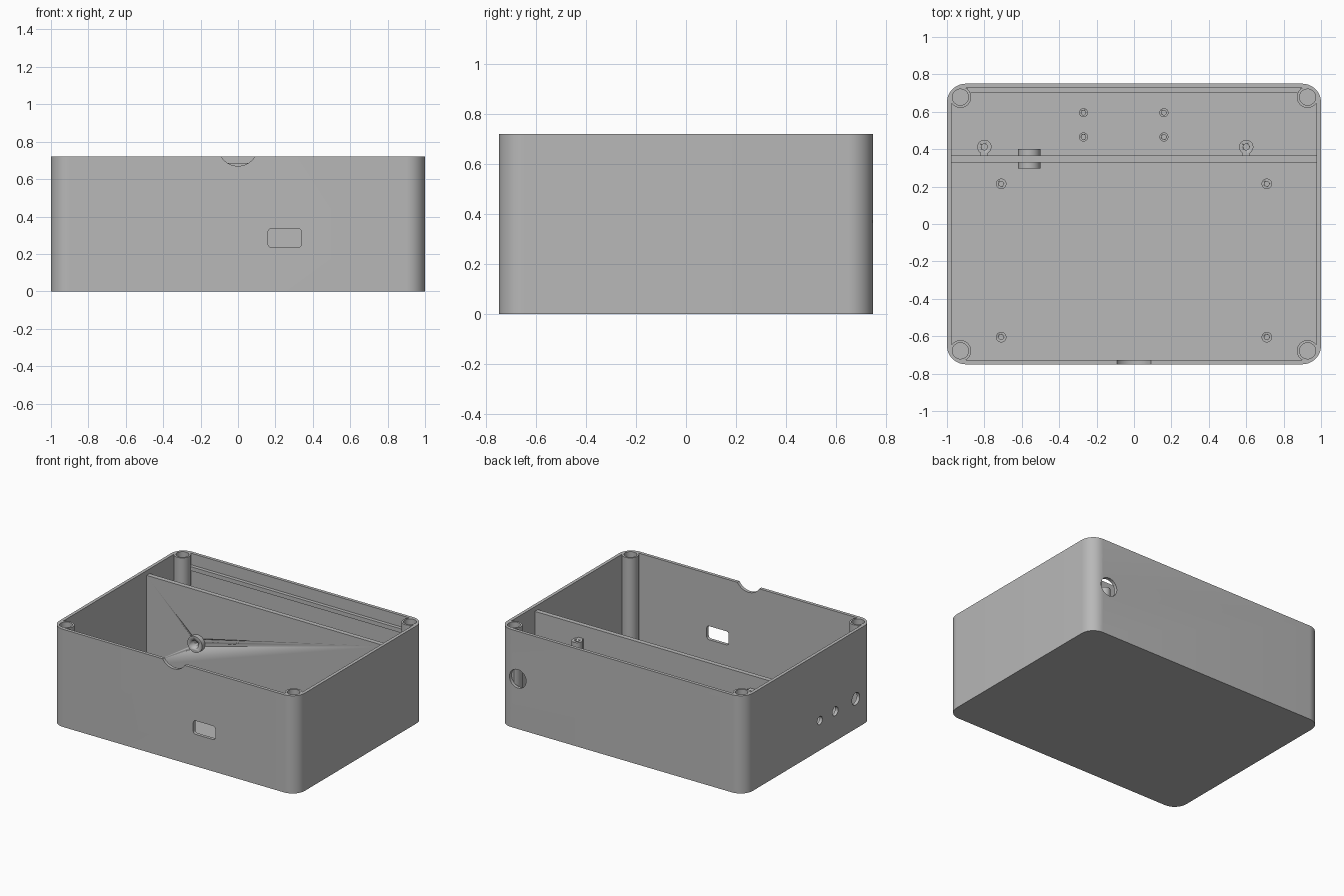
import bpy, bmesh, math
from mathutils import Matrix

if "Cube" in bpy.data.objects:
    bpy.data.objects.remove(bpy.data.objects["Cube"])

W, D, H = 2.0, 1.5, 0.72          # overall size
WALL, FLOOR, RADIUS = 0.024, 0.03, 0.1

grey = bpy.data.materials.new("plain_grey")
grey.use_nodes = True
colour = (0.48, 0.48, 0.48, 1)
grey.diffuse_color = colour
grey.node_tree.nodes["Principled BSDF"].inputs["Base Color"].default_value = colour


def finish(name, bm):
    bmesh.ops.recalc_face_normals(bm, faces=bm.faces)
    mesh = bpy.data.meshes.new(name)
    bm.to_mesh(mesh)
    bm.free()
    mesh.materials.append(grey)
    mesh.shade_smooth()
    mesh.set_sharp_from_angle(angle=math.radians(30))
    obj = bpy.data.objects.new(name, mesh)
    bpy.context.scene.collection.objects.link(obj)
    return obj


def rounded_prism(name, w, d, r, z0, z1, turn=None):
    """Rounded rectangle centred on the axis, extruded from z0 to z1."""
    bm = bmesh.new()
    verts = []
    steps = 12
    for i, (sx, sy) in enumerate(((1, 1), (-1, 1), (-1, -1), (1, -1))):
        for k in range(steps + 1):
            a = math.pi / 2 * (i + k / steps)
            verts.append(bm.verts.new((sx * (w / 2 - r) + r * math.cos(a),
                                       sy * (d / 2 - r) + r * math.sin(a), z0)))
    face = bm.faces.new(verts)
    top = bmesh.ops.extrude_face_region(bm, geom=[face])["geom"]
    bmesh.ops.translate(bm, vec=(0, 0, z1 - z0),
                        verts=[v for v in top if isinstance(v, bmesh.types.BMVert)])
    if turn:
        bmesh.ops.transform(bm, matrix=turn, verts=bm.verts)
    return finish(name, bm)


def box(name, x0, x1, y0, y1, z0, z1):
    bm = bmesh.new()
    place = (Matrix.Translation(((x0 + x1) / 2, (y0 + y1) / 2, (z0 + z1) / 2))
             @ Matrix.Diagonal((x1 - x0, y1 - y0, z1 - z0, 1)))
    bmesh.ops.create_cube(bm, size=1, matrix=place)
    return finish(name, bm)


def rod(name, centre, r, length, axis="Z"):
    turn = {"X": Matrix.Rotation(math.pi / 2, 4, "Y"),
            "Y": Matrix.Rotation(math.pi / 2, 4, "X"), "Z": Matrix()}[axis]
    bm = bmesh.new()
    bmesh.ops.create_cone(bm, cap_ends=True, segments=40, radius1=r, radius2=r,
                          depth=length, matrix=Matrix.Translation(centre) @ turn)
    return finish(name, bm)


def combine(obj, tool, operation):
    """Apply a boolean and discard the tool."""
    tool.hide_render = True
    mod = obj.modifiers.new("cut", "BOOLEAN")
    mod.operation, mod.solver, mod.object = operation, "EXACT", tool
    bpy.context.view_layer.update()
    result = obj.evaluated_get(bpy.context.evaluated_depsgraph_get())
    mesh = bpy.data.meshes.new_from_object(result)
    obj.modifiers.clear()
    obj.data = mesh
    bpy.data.objects.remove(tool)


def cut(obj, tool):
    combine(obj, tool, "DIFFERENCE")


def standoff(name, x, y, z1, r, hole):
    """Round post on the floor with a screw hole in its top."""
    post = rod(name, (x, y, (FLOOR + z1) / 2 - 0.005), r, z1 - FLOOR + 0.01)
    cut(post, rod("cutter", (x, y, z1), hole, 2 * (z1 - FLOOR) - 0.01))
    return post


# Open tray with rounded corners
shell = rounded_prism("enclosure_shell", W, D, RADIUS, 0, H)
cut(shell, rounded_prism("cutter", W - 2 * WALL, D - 2 * WALL, RADIUS - WALL, FLOOR, H + 0.1))

# Corner screw bosses
corners = [(sx * 0.928, sy * 0.678) for sx in (-1, 1) for sy in (-1, 1)]
for x, y in corners:
    combine(shell, rod("boss", (x, y, (H + 0.01) / 2), 0.057, H - 0.01), "UNION")
for x, y in corners:
    cut(shell, rod("cutter", (x, y, H), 0.043, 0.4))

# Front window and finger notch
front = Matrix.Translation((0.25, -D / 2, 0.285)) @ Matrix.Rotation(math.pi / 2, 4, "X")
cut(shell, rounded_prism("cutter", 0.18, 0.1, 0.02, -0.1, 0.1, front))
cut(shell, rod("cutter", (0, -D / 2, H + 0.056), 0.106, 0.15, "Y"))

# Cable hole in the back, three sockets in one side
cut(shell, rod("cutter", (0.847, D / 2, 0.37), 0.068, 0.05, "Y"))
for y, r in ((-0.13, 0.03), (-0.31, 0.033), (-0.55, 0.045)):
    cut(shell, rod("cutter", (-W / 2, y, 0.22), r, 0.15, "X"))
shell.data.shade_smooth()
shell.data.set_sharp_from_angle(angle=math.radians(30))

# Cross wall with a cable grommet through it
side = W / 2 - WALL + 0.005
divider = box("divider_wall", -side, side, 0.33, 0.365, FLOOR - 0.005, 0.685)
cut(divider, rod("cutter", (-0.56, 0.35, 0.30), 0.03, 0.3, "Y"))
grommet = rod("cable_grommet", (-0.56, 0.348, 0.30), 0.06, 0.105, "Y")
cut(grommet, rod("cutter", (-0.56, 0.348, 0.30), 0.03, 0.3, "Y"))

# Rail along the inside of the back wall
box("back_rail", -0.89, 0.89, 0.70, D / 2 - WALL + 0.005, 0.605, 0.635)

# Tall posts ribbed to the cross wall
for x, label in ((-0.80, "right"), (0.60, "left")):
    standoff("tall_post_" + label, x, 0.412, 0.59, 0.038, 0.016)
    box("post_rib_" + label, x - 0.02, x + 0.02, 0.36, 0.385, FLOOR - 0.005, 0.59)

# Board standoffs in the main and rear bays
for x in (-0.71, 0.71):
    for y in (-0.605, 0.215):
        standoff("main_standoff", x, y, 0.12, 0.028, 0.013)
for x in (-0.27, 0.16):
    for y in (0.465, 0.595):
        standoff("rear_standoff", x, y, 0.12, 0.024, 0.012)
